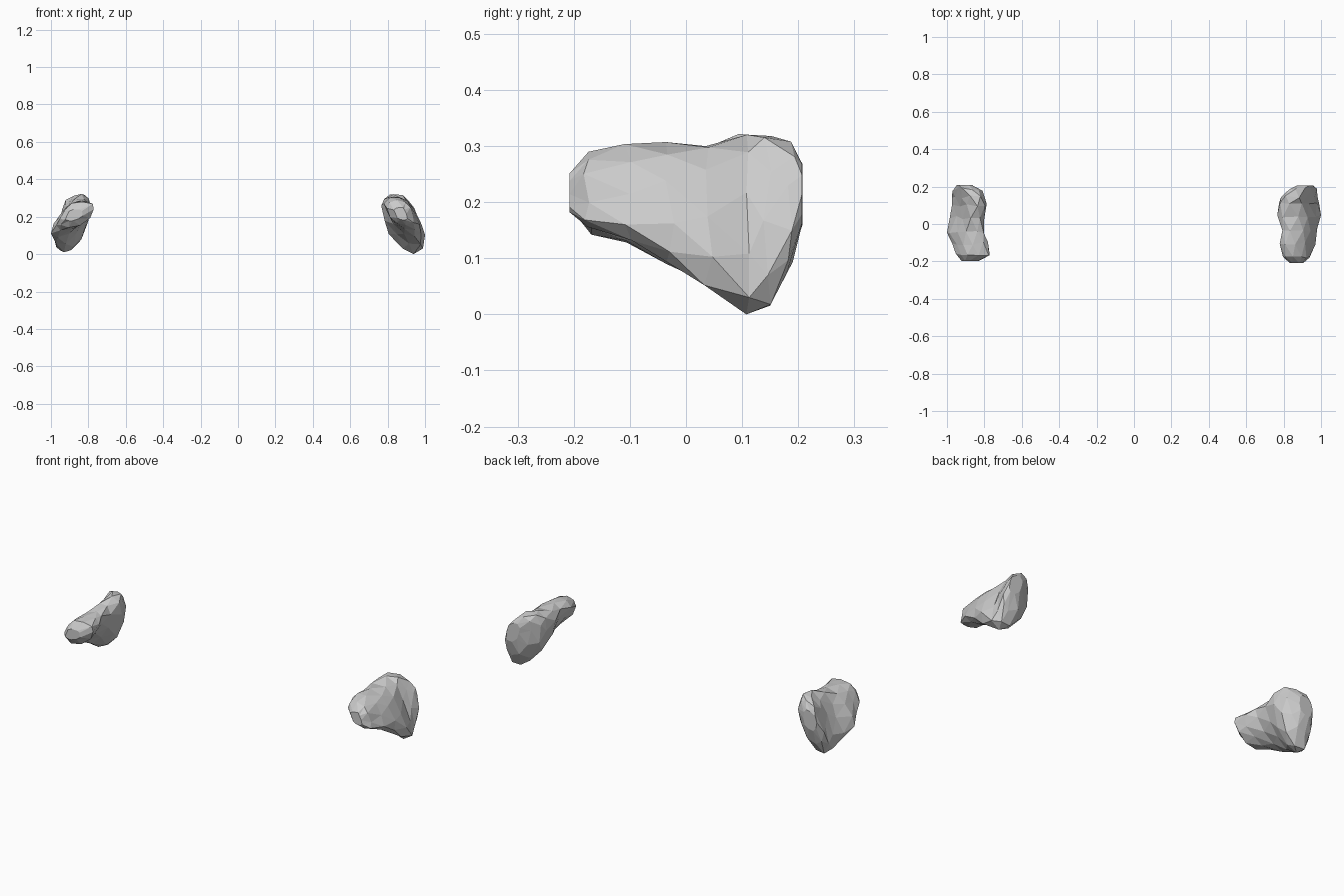
import bpy, bmesh, math, random

# Ring stations: y, z low, z high, inner |x|, outer |x|, inward lean, dents on outer and inner flank
RIGHT = [
    (-0.208, 0.180, 0.250, 0.835, 0.905, 0.01, 0.0, 0.0),
    (-0.175, 0.157, 0.287, 0.795, 0.94, 0.03, 0.0, 0.0),
    (-0.105, 0.127, 0.305, 0.78, 0.965, 0.05, 0.0, 0.05),
    (-0.03, 0.090, 0.305, 0.785, 0.985, 0.06, 0.0, 0.10),
    (0.04, 0.048, 0.307, 0.765, 1.0, 0.065, 0.10, 0.06),
    (0.105, 0.003, 0.322, 0.765, 0.99, 0.065, 0.16, 0.0),
    (0.145, 0.008, 0.322, 0.785, 0.985, 0.055, 0.16, 0.0),
    (0.185, 0.075, 0.305, 0.82, 0.975, 0.04, 0.08, 0.0),
    (0.207, 0.160, 0.270, 0.87, 0.96, 0.02, 0.0, 0.0),
]
LEFT = [
    (-0.197, 0.175, 0.240, 0.83, 0.92, 0.02, 0.0, 0.0),
    (-0.160, 0.145, 0.280, 0.765, 0.955, 0.045, 0.0, 0.0),
    (-0.105, 0.125, 0.287, 0.775, 0.965, 0.055, 0.05, 0.06),
    (-0.04, 0.090, 0.289, 0.79, 1.0, 0.07, 0.18, 0.12),
    (0.035, 0.050, 0.302, 0.795, 0.985, 0.06, 0.25, 0.10),
    (0.10, 0.010, 0.322, 0.785, 0.975, 0.05, 0.20, 0.0),
    (0.145, 0.015, 0.322, 0.79, 0.97, 0.045, 0.10, 0.0),
    (0.185, 0.080, 0.307, 0.815, 0.965, 0.03, 0.04, 0.0),
    (0.208, 0.160, 0.268, 0.86, 0.945, 0.01, 0.0, 0.0),
]
SIDES = 10


def ring_points(station, shift):
    y, z0, z1, xa, xb, lean, dent_out, dent_in = station
    cx, cz, half, hz = (xa + xb) / 2, (z0 + z1) / 2, (xb - xa) / 2, (z1 - z0) / 2
    hw = math.sqrt(max(half * half - lean * lean, 1e-4))
    pts = []
    for i in range(SIDES):
        a = 2 * math.pi * (i + shift) / SIDES
        c, s = math.cos(a), math.sin(a)
        # groove on the outer flank and waist on the inner flank
        r = 1 - dent_out * max(0, math.cos(a - 0.4)) ** 6
        r -= dent_in * max(0, math.cos(a - 3.4)) ** 4
        # the crown is broader and leans less than the keel
        p = 0.8 if s > 0 else 0.95
        tilt = lean * (0.75 if s > 0 else 1.0)
        c, s = (math.copysign(abs(v) ** p, v) for v in (c, s))
        pts.append((cx + r * (hw * c - tilt * s), y, cz + r * hz * s))
    return pts


def rock(name, stations, sign, seed):
    rnd = random.Random(seed)
    bm = bmesh.new()
    rings = []
    for k, st in enumerate(stations):
        ring = []
        for x, y, z in ring_points(st, 0.5 * (k % 2)):
            j = [rnd.uniform(-0.006, 0.006) for _ in range(3)]
            edge = k in (0, len(stations) - 1)
            ring.append(bm.verts.new((min(1.0, max(0.76, x + j[0])) * sign,
                                      y if edge else y + 1.5 * j[1],
                                      min(0.322, max(0, z + 0.6 * j[2])))))
        rings.append(ring)
    # triangulated skin between neighbouring rings
    for k in range(len(rings) - 1):
        a, b = rings[k], rings[k + 1]
        for i in range(SIDES):
            n = (i + 1) % SIDES
            if k % 2 == 0:
                tris = ((a[i], a[n], b[i]), (a[n], b[n], b[i]))
            else:
                tris = ((a[i], a[n], b[n]), (a[i], b[n], b[i]))
            for t in tris:
                bm.faces.new(t)
    bm.faces.new(rings[0])
    bm.faces.new(rings[-1])
    # settle the lowest corner of the rock close to the ground
    low = min(bm.verts, key=lambda v: v.co.z)
    low.co.z = 0.0 if sign > 0 else 0.01
    # widest corner reaches the full width
    wide = max(bm.verts, key=lambda v: v.co.x * sign)
    wide.co.x = sign
    bmesh.ops.recalc_face_normals(bm, faces=bm.faces[:])
    mesh = bpy.data.meshes.new(name)
    bm.to_mesh(mesh)
    bm.free()
    obj = bpy.data.objects.new(name, mesh)
    bpy.context.collection.objects.link(obj)


rock("right_rock", RIGHT, 1, 4)
rock("left_rock", LEFT, -1, 9)
